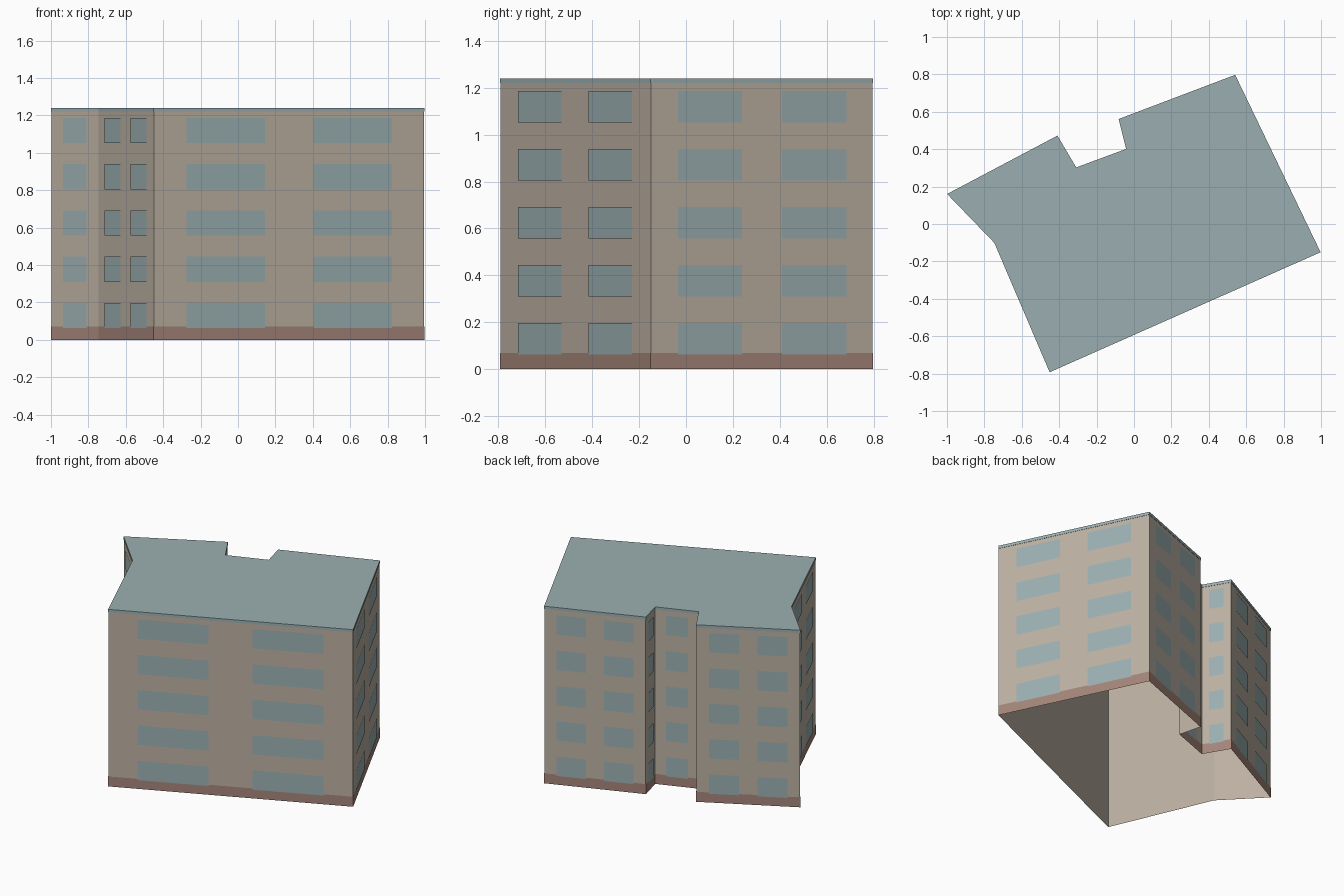
import bpy
import bmesh
from mathutils import Vector

cube = bpy.data.objects.get("Cube")
if cube:
    bpy.data.objects.remove(cube, do_unlink=True)


def material(name, rgb):
    mat = bpy.data.materials.new(name)
    mat.use_nodes = True
    mat.diffuse_color = (*rgb, 1)
    mat.node_tree.nodes["Principled BSDF"].inputs["Base Color"].default_value = (*rgb, 1)
    return mat


plaster = material("beige plaster", (0.50, 0.435, 0.36))
brick = material("brown plinth", (0.37, 0.235, 0.19))
slate = material("blue grey", (0.33, 0.43, 0.44))

# Building footprint, counter-clockwise from the front corner
FOOTPRINT = [Vector(p) for p in (
    (-0.45, -0.79), (0.995, -0.15), (0.54, 0.795), (-0.08, 0.56), (-0.04, 0.40),
    (-0.31, 0.30), (-0.41, 0.47), (-0.996, 0.16), (-0.745, -0.10))]
HEIGHT = 1.24
EAVES = 1.22
FLOORS = 5
FLOOR_STEP = 0.2475


def outward(a, b):
    d = (b - a).normalized()
    return Vector((d.y, -d.x))


def grown(points, gap):
    """Footprint pushed outwards by a gap, with mitred corners."""
    result = []
    for i, p in enumerate(points):
        n1 = outward(points[i - 1], p)
        n2 = outward(p, points[(i + 1) % len(points)])
        result.append(p + (n1 + n2) * gap / (1 + n1.dot(n2)))
    return result


def finish(name, bm, mat):
    mesh = bpy.data.meshes.new(name)
    bm.to_mesh(mesh)
    bm.free()
    mesh.materials.append(mat)
    obj = bpy.data.objects.new(name, mesh)
    bpy.context.collection.objects.link(obj)
    return obj


def extruded(name, points, z0, z1, mat, capped=False):
    """Upright walls along a footprint, closed at both ends if capped."""
    bm = bmesh.new()
    low = [bm.verts.new((p.x, p.y, z0)) for p in points]
    high = [bm.verts.new((p.x, p.y, z1)) for p in points]
    for i in range(len(points)):
        j = (i + 1) % len(points)
        bm.faces.new((low[i], low[j], high[j], high[i]))
    if capped:
        bm.faces.new(high)
        bm.faces.new(low[::-1])
    return finish(name, bm, mat)


# Shell, open underneath
extruded("walls", FOOTPRINT, 0, EAVES, plaster)
extruded("plinth", grown(FOOTPRINT, 0.002), 0, 0.07, brick)
extruded("roof", grown(FOOTPRINT, 0.002), EAVES, HEIGHT, slate, capped=True)

# Windows: two columns on long walls, one on short walls
bm = bmesh.new()
for i, a in enumerate(FOOTPRINT):
    b = FOOTPRINT[(i + 1) % len(FOOTPRINT)]
    shift = outward(a, b) * 0.004
    long_wall = (b - a).length > 0.5
    columns = ((0.12, 0.41), (0.59, 0.88)) if long_wall else ((0.25, 0.75),)
    for start, end in columns:
        p, q = a.lerp(b, start) + shift, a.lerp(b, end) + shift
        for floor in range(FLOORS):
            z0 = 0.062 + floor * FLOOR_STEP
            z1 = z0 + 0.135
            bm.faces.new([bm.verts.new((c.x, c.y, z))
                          for c, z in ((p, z0), (q, z0), (q, z1), (p, z1))])
finish("windows", bm, slate)
